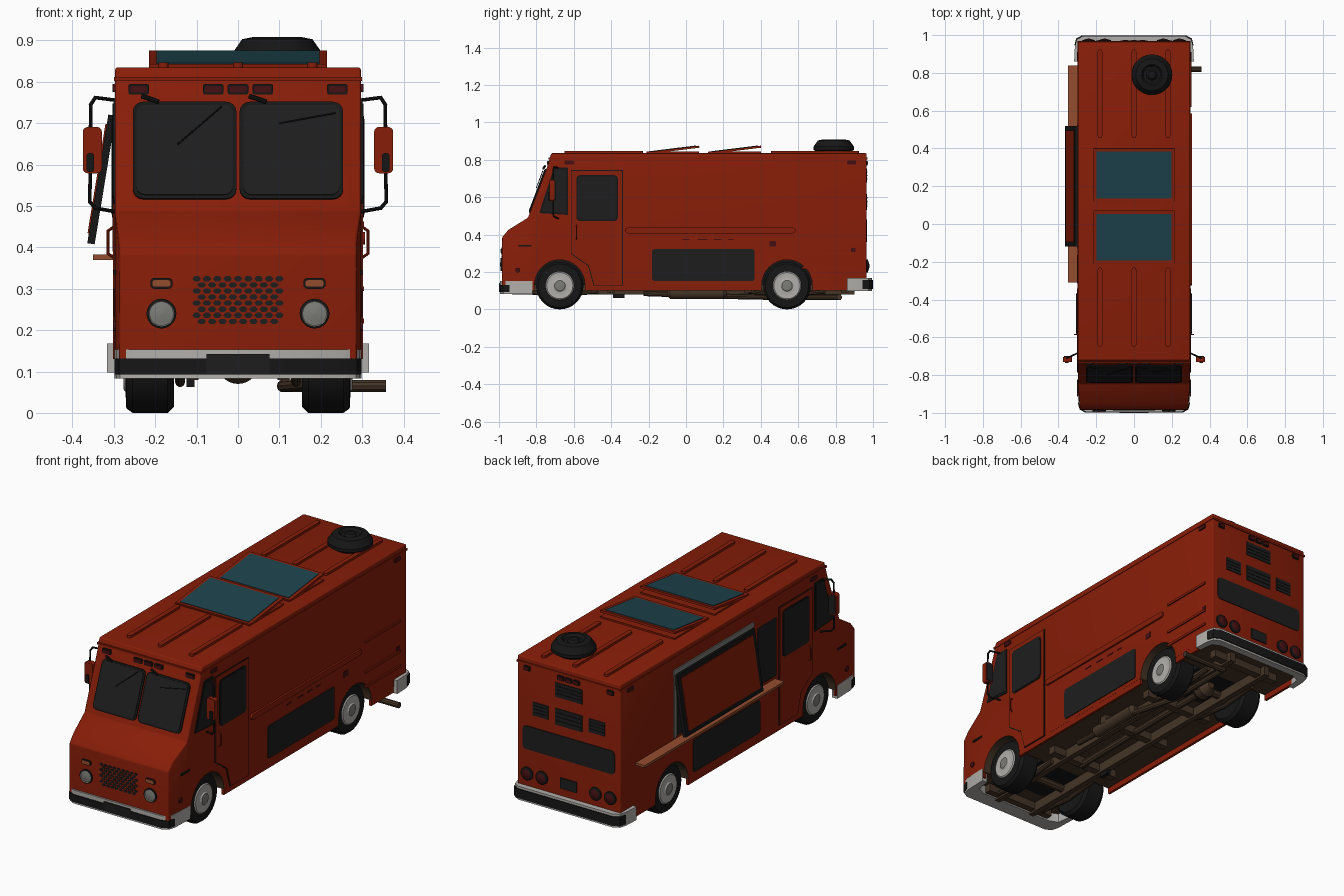
import bpy, bmesh, math
from mathutils import Vector

if "Cube" in bpy.data.objects:
    bpy.data.objects.remove(bpy.data.objects["Cube"])

COLORS = {
    "red_paint": (0.245, 0.0125, 0.0025), "dark_glass": (0.0125, 0.0125, 0.0125),
    "black_rubber": (0.008, 0.008, 0.008), "teal_glass": (0.012, 0.055, 0.073),
    "chrome": (0.44, 0.425, 0.4), "chassis_brown": (0.058, 0.034, 0.019),
    "lamp_grey": (0.2, 0.2, 0.185), "tan_wood": (0.3, 0.075, 0.028),
    "lamp_red": (0.06, 0.005, 0.006)}
MATS = {}
for n, c in COLORS.items():
    MATS[n] = bpy.data.materials.new(n)
    MATS[n].diffuse_color = (*c, 1)

X, Y, Z = Vector((1, 0, 0)), Vector((0, 1, 0)), Vector((0, 0, 1))
# drawing directions (u, v) for each side; outward is u cross v
FRONT, BACK, RIGHT, LEFT, TOP = (X, Z), (-X, Z), (Y, Z), (-Y, Z), (X, Y)
HX = 0.297  # half width of the body


def finish(name, bm, *mats):
    bmesh.ops.recalc_face_normals(bm, faces=bm.faces)
    me = bpy.data.meshes.new(name)
    bm.to_mesh(me)
    bm.free()
    for m in mats:
        me.materials.append(MATS[m])
    ob = bpy.data.objects.new(name, me)
    bpy.context.collection.objects.link(ob)


def rrect(cu, cv, w, h, r=0.0):
    """Rounded rectangle outline."""
    if r == 0:
        return [(cu + a * w / 2, cv + b * h / 2) for a, b in ((-1, -1), (1, -1), (1, 1), (-1, 1))]
    pts = []
    for k, (a, b) in enumerate(((1, 1), (-1, 1), (-1, -1), (1, -1))):
        for i in range(5):
            t = math.radians(90 * k + 22.5 * i)
            pts.append((cu + a * (w / 2 - r) + r * math.cos(t), cv + b * (h / 2 - r) + r * math.sin(t)))
    return pts


def plate(name, polys, mat, origin, side, depth=0.006):
    """Outlines drawn on a plane and extruded outward."""
    u, v = side
    u, v = u.normalized(), v.normalized()
    n = u.cross(v)
    bm = bmesh.new()
    for pts in polys:
        lo = [bm.verts.new(Vector(origin) + u * a + v * b - n * 0.002) for a, b in pts]
        hi = [bm.verts.new(p.co + n * (depth + 0.002)) for p in lo]
        bm.faces.new(lo)
        bm.faces.new(hi)
        for i in range(len(lo)):
            j = (i + 1) % len(lo)
            bm.faces.new((lo[i], lo[j], hi[j], hi[i]))
    finish(name, bm, mat)


def box(name, lo, hi, mat):
    plate(name, [rrect((lo[0] + hi[0]) / 2, (lo[1] + hi[1]) / 2, hi[0] - lo[0], hi[1] - lo[1])],
          mat, (0, 0, lo[2] + 0.002), TOP, hi[2] - lo[2] - 0.002)


def lathe(name, prof, origin, axis, mats, rule=lambda k: 0, seg=28):
    """Revolve (radius, height) points about an axis."""
    q = Vector(axis).to_track_quat('Z', 'Y')
    bm = bmesh.new()
    rings = []
    for r, h in prof:
        rings.append([bm.verts.new(Vector(origin) + q @ Vector((r * math.cos(t), r * math.sin(t), h)))
                      for t in (2 * math.pi * i / seg for i in range(seg))])
    for k in range(len(prof) - 1):
        for i in range(seg):
            j = (i + 1) % seg
            f = bm.faces.new((rings[k][i], rings[k][j], rings[k + 1][j], rings[k + 1][i]))
            f.material_index = rule(k)
    bm.faces.new(rings[0])
    bm.faces.new(rings[-1]).material_index = rule(len(prof) - 1)
    finish(name, bm, *mats)


def rods(name, pts, r, mat):
    """Chain of round rods through points."""
    for i, (p, q) in enumerate(zip(pts, pts[1:])):
        d = Vector(q) - Vector(p)
        lathe(f"{name}_{i}", [(r, -r / 2), (r, d.length + r / 2)], p, d, [mat], seg=10)


# body shell: side profile with wheel arches, extruded across, tapered nose
WHEELS = {"front": -0.675, "rear": 0.54}
def arch(wy):
    return [(wy + 0.135 * math.cos(math.pi * i / 16), 0.13 + 0.135 * math.sin(math.pi * i / 16)) for i in range(17)]
prof = [(-0.985, 0.13), (-0.983, 0.385), (-0.95, 0.425), (-0.845, 0.49), (-0.743, 0.76),
        (-0.72, 0.835), (0.965, 0.835), (0.965, 0.13)] + arch(WHEELS["rear"]) + arch(WHEELS["front"])
bm = bmesh.new()
a = [bm.verts.new((-HX, y, z)) for y, z in prof]
b = [bm.verts.new((HX, y, z)) for y, z in prof]
bm.faces.new(a)
bm.faces.new(b)
for i in range(len(prof)):
    j = (i + 1) % len(prof)
    f = bm.faces.new((a[i], a[j], b[j], b[i]))
    f.material_index = int(i >= 7)  # floor and arches
bmesh.ops.recalc_face_normals(bm, faces=bm.faces)
bmesh.ops.bisect_plane(bm, geom=bm.verts[:] + bm.edges[:] + bm.faces[:],
                       plane_co=(0, -0.85, 0), plane_no=(0, 1, 0))
for v in bm.verts:
    if v.co.y < -0.94:
        v.co.x *= 0.965
edges = [e for e in bm.edges if e.calc_face_angle(0) > math.radians(35)
         and not any(f.material_index for f in e.link_faces)]
bmesh.ops.bevel(bm, geom=edges, offset=0.018, segments=3, profile=0.5, affect='EDGES', clamp_overlap=True)
finish("body", bm, "red_paint", "chassis_brown")
for wn, wy in WHEELS.items():
    plate(f"{wn}_wheel_well", [arch(wy)], "black_rubber", (-0.145, 0, 0), RIGHT, 0.29)
# skirts below the floor
for s, n in ((-1, "left"), (1, "right")):
    for i, (y0, y1) in enumerate(((-0.87, -0.811), (-0.54, 0.404), (0.676, 0.96))):
        box(f"skirt_{n}_{i}", (s * 0.29 - 0.0065, y0, 0.10), (s * 0.29 + 0.0065, y1, 0.132), "red_paint")

# roof: gutter, ribs, skylights, fan
box("roof_gutter", (-0.300, -0.735, 0.802), (0.300, 0.97, 0.812), "red_paint")
plate("roof_ribs", [rrect(x, y, 0.024, l, 0.011) for x in (-0.18, 0, 0.18)
                    for y, l in ((-0.44, 0.42), (0.69, 0.47))], "red_paint", (0, 0, 0.835), TOP, 0.012)
for i, y in enumerate((-0.07, 0.26)):
    box(f"skylight_base_{i}", (-0.215, y - 0.14, 0.833), (0.215, y + 0.14, 0.843), "red_paint")
    tilt = (X, Vector((0, 0.26, 0.032)))
    plate(f"skylight_frame_{i}", [rrect(0, 0, 0.43, 0.285)], "red_paint", (0, y, 0.849), tilt, 0.009)
    plate(f"skylight_glass_{i}", [rrect(0, 0, 0.395, 0.25)], "teal_glass", (0, y, 0.858), tilt, 0.003)
lathe("roof_fan", [(0.08, 0), (0.108, 0.018), (0.108, 0.035), (0.085, 0.068), (0.055, 0.074), (0.045, 0.062),
                   (0.03, 0.062), (0.02, 0.072)], (0.095, 0.79, 0.835), Z, ["black_rubber"])

# windscreen, wipers
SLOPE = (X, Vector((0, 0.102, 0.27)))
for s, n in ((-1, "left"), (1, "right")):
    c = (0, -0.791, 0.633)
    plate(f"windscreen_seal_{n}", [rrect(s * 0.129, 0, 0.25, 0.25, 0.025)], "black_rubber", c, SLOPE, 0.006)
    plate(f"windscreen_{n}", [rrect(s * 0.129, 0, 0.232, 0.232, 0.02)], "dark_glass", c, SLOPE, 0.009)
rods("wiper_left", [(-0.23, -0.755, 0.765), (-0.195, -0.762, 0.753)], 0.006, "black_rubber")
rods("wiper_right", [(0.03, -0.755, 0.765), (0.065, -0.762, 0.753)], 0.006, "black_rubber")
rods("wiper_blade_left", [(-0.145, -0.80, 0.65), (-0.04, -0.766, 0.74)], 0.002, "black_rubber")
rods("wiper_blade_right", [(0.1, -0.78, 0.70), (0.235, -0.771, 0.725)], 0.002, "black_rubber")

# nose: grille, lamps
hexa = [(math.cos(math.pi * k / 3), math.sin(math.pi * k / 3)) for k in range(6)]
plate("grille_holes", [[(-0.1 + 0.025 * c + 0.0125 * (r % 2) + 0.0105 * p, 0.324 - 0.0147 * r + 0.0072 * q)
                        for p, q in hexa] for r in range(8) for c in range(9 - r % 2)],
      "dark_glass", (0, -0.984, 0), FRONT, 0.003)
for s, n in ((-1, "left"), (1, "right")):
    lathe(f"headlight_{n}", [(0.036, 0), (0.036, 0.008), (0.031, 0.01), (0.029, 0.007), (0.001, 0.012)],
          (s * 0.185, -0.983, 0.24), -Y, ["black_rubber", "chrome", "lamp_grey"], lambda k: (0, 0, 1, 2, 2)[k])
    plate(f"signal_rim_{n}", [rrect(s * 0.185, 0.313, 0.054, 0.026, 0.01)], "black_rubber", (0, -0.984, 0), FRONT, 0.005)
    plate(f"signal_{n}", [rrect(s * 0.185, 0.313, 0.046, 0.018, 0.007)], "tan_wood", (0, -0.984, 0), FRONT, 0.009)
for side, y, n in ((FRONT, -0.735, "front"), (BACK, 0.965, "rear")):
    xs = (-0.24, -0.06, 0, 0.06, 0.24) if n == "front" else (-0.24, -0.045, 0, 0.045, 0.24)
    w = 0.044 if n == "front" else 0.032
    plate(f"marker_rims_{n}", [rrect(x, 0.782, w + 0.006, 0.025, 0.005) for x in xs], "black_rubber", (0, y, 0), side, 0.006)
    plate(f"marker_lamps_{n}", [rrect(x, 0.782, w - 0.004, 0.016, 0.004) for x in xs], "lamp_red", (0, y, 0), side, 0.009)

# bumpers: wrap-around bar, dark strip, number plate
for s, n, z, hw, back, thick in ((-1, "front", 0.085, 0.299, 0.82, 0.08), (1, "rear", 0.10, 0.317, 0.86, 0.04)):
    half = [(hw, back), (hw - 0.004, 0.94), (hw - 0.014, 0.977), (hw - 0.045, 0.994)]
    inner = [(hw - 0.085, 0.995 - thick), (hw - 0.04, 0.975 - thick), (hw - 0.03, back)]
    path = half + [(-x, y) for x, y in reversed(half)] + [(-x, y) for x, y in reversed(inner)] + inner
    plate(f"{n}_bumper", [[(x, s * y) for x, y in path]], "chrome", (0, 0, z), TOP, 0.068)
    strip = [(x + 0.003, y + 0.005) for x, y in half[1:]]
    strip += [(-x, y) for x, y in reversed(strip)] + [(-hw + 0.055, 0.97), (hw - 0.055, 0.97)]
    plate(f"{n}_bumper_strip", [[(x, s * y) for x, y in strip]], "black_rubber", (0, 0, z + 0.01), TOP,
          0.036 if s < 0 else 0.046)
plate("front_number_plate", [rrect(0, 0.118, 0.152, 0.048)], "dark_glass", (0, -0.996, 0), FRONT, 0.004)
plate("rear_number_plate", [rrect(0, 0.235, 0.095, 0.055)], "dark_glass", (0, 0.965, 0), BACK)

# back wall: vents with slats, band, tail lamps
vents = [(0, 0.715, 0.155, 0.075), (0, 0.575, 0.155, 0.085), (-0.162, 0.58, 0.09, 0.07), (0.162, 0.58, 0.09, 0.07)]
plate("rear_vents", [rrect(*v) for v in vents], "dark_glass", (0, 0.965, 0), BACK, 0.004)
plate("rear_vent_slats", [rrect(c, z + h * k / 4, w - 0.012, 0.005) for c, z, w, h in vents for k in (-1, 0, 1)],
      "black_rubber", (0, 0.965, 0), BACK, 0.006)
plate("rear_band", [rrect(0, 0.42, 0.53, 0.122, 0.02)], "dark_glass", (0, 0.965, 0), BACK, 0.004)
for i, x in enumerate((-0.24, -0.155, 0.155, 0.24)):
    lathe(f"tail_lamp_{i}", [(0.034, 0), (0.034, 0.008), (0.024, 0.012), (0.001, 0.018)],
          (x, 0.964, 0.232), Y, ["black_rubber", "lamp_red"], lambda k: int(k > 1))

# both sides: door, windows, lower panel, mirrors, wheels
for s, side, n in ((1, RIGHT, "right"), (-1, LEFT, "left")):
    o = (s * HX, 0, 0)
    door = [(-0.612, 0.30), (-0.52, 0.235), (-0.49, 0.13), (-0.342, 0.13), (-0.342, 0.74), (-0.612, 0.74)]
    gap = [(y + (0.004 if y > -0.4 else -0.004), z + (0.004 if z > 0.5 else -0.003)) for y, z in door]
    for nm, pts, m, d in (
            ("door_gap", gap, "black_rubber", 0.002), ("door", door, "red_paint", 0.005),
            ("door_window_seal", rrect(-0.475, 0.595, 0.222, 0.245, 0.02), "black_rubber", 0.007),
            ("door_window", rrect(-0.475, 0.595, 0.208, 0.231, 0.015), "dark_glass", 0.009),
            ("cab_window", [(-0.785, 0.515), (-0.632, 0.505), (-0.632, 0.758), (-0.705, 0.758)], "black_rubber", 0.004),
            ("cab_window_glass", [(-0.77, 0.525), (-0.642, 0.517), (-0.642, 0.748), (-0.7, 0.748)], "dark_glass", 0.006),
            ("lower_panel", rrect(0.092, 0.237, 0.55, 0.17, 0.015), "dark_glass", 0.004),
            ("side_marker", rrect(0.885, 0.785, 0.05, 0.02, 0.005), "lamp_red", 0.006),
            ("front_side_lamp", rrect(-0.625, 0.785, 0.05, 0.02, 0.005), "lamp_red", 0.006),
            ("nose_latch", rrect(-0.86, 0.34, 0.07, 0.01), "black_rubber", 0.004),
            ("nose_lamp", rrect(-0.9, 0.21, 0.025, 0.025, 0.01), "lamp_red", 0.005)):
        plate(f"{nm}_{n}", [[(y * s, z) for y, z in pts]], m, o, side, d)
    rods(f"door_handle_{n}", [(s * 0.3, -0.585, 0.45), (s * 0.314, -0.585, 0.44), (s * 0.314, -0.585, 0.385),
                              (s * 0.3, -0.585, 0.375)], 0.0035, "red_paint")
    rods(f"mirror_arm_{n}", [(s * x, y, z) for x, y, z in (
        (0.29, -0.68, 0.755), (0.345, -0.705, 0.762), (0.356, -0.71, 0.745), (0.358, -0.71, 0.51),
        (0.345, -0.705, 0.495), (0.29, -0.68, 0.485))], 0.0045, "black_rubber")
    plate(f"mirror_{n}", [rrect(s * 0.352, 0.635, 0.046, 0.112, 0.012)], "red_paint", (0, -0.705, 0), FRONT, 0.025)
    plate(f"mirror_glass_{n}", [rrect(-s * 0.352, 0.635, 0.038, 0.1, 0.01)], "dark_glass", (0, -0.703, 0), BACK, 0.004)
    plate(f"mirror_clamp_{n}", [rrect(s * 0.357, 0.605, 0.018, 0.045, 0.006)], "black_rubber", (0, -0.73, 0), FRONT, 0.006)
    for wn, wy in WHEELS.items():
        lathe(f"{wn}_wheel_{n}", [(0.06, 0), (0.112, 0), (0.127, 0.015), (0.127, 0.1), (0.116, 0.115), (0.076, 0.117),
                                  (0.07, 0.122), (0.056, 0.12), (0.034, 0.123), (0.028, 0.128), (0.002, 0.13)],
              (s * 0.155, wy, 0.127), X * s, ["black_rubber", "chrome", "lamp_grey"],
              lambda k: 0 if k < 5 else (2 if k > 8 else 1), 32)

# right side mouldings and scuffs
plate("side_rail", [rrect(0.13, 0.422, 0.91, 0.03, 0.014)], "red_paint", (HX, 0, 0), RIGHT, 0.01)
plate("rear_trims", [rrect(0.765, z, 0.29, 0.012) for z in (0.457, 0.30, 0.222)], "red_paint", (HX, 0, 0), RIGHT, 0.007)
plate("side_scuffs", [rrect(y, z, w, h) for y, z, w, h in (
    (0.0, 0.373, 0.04, 0.006), (0.09, 0.373, 0.05, 0.006), (0.17, 0.373, 0.04, 0.006), (0.24, 0.373, 0.03, 0.006),
    (0.465, 0.35, 0.035, 0.03), (0.895, 0.315, 0.025, 0.025))], "lamp_red", (HX, 0, 0), RIGHT, 0.002)

# left side serving hatch, raised awning, shelf, menu board
plate("serving_opening", [rrect(-0.2, 0.56, 0.65, 0.33)], "dark_glass", (-HX, 0, 0), LEFT, 0.003)
plate("serving_lintel", [rrect(-0.2, 0.735, 0.66, 0.024), rrect(-0.52, 0.56, 0.015, 0.34)], "lamp_grey", (-HX, 0, 0), LEFT, 0.006)
plate("menu_board", [rrect(0.24, 0.55, 0.15, 0.3)], "dark_glass", (-HX, 0, 0), LEFT, 0.006)
LEAN = (-Y, Vector((0.05, 0, 0.305)))
plate("awning_frame", [rrect(-0.2, 0, 0.64, 0.315)], "black_rubber", (-0.323, 0, 0.563), LEAN, 0.016)
plate("awning_panel", [rrect(-0.2, 0, 0.59, 0.268)], "red_paint", (-0.339, 0, 0.566), LEAN, 0.003)
box("shelf", (-0.35, -0.31, 0.37), (-0.29, 0.84, 0.383), "tan_wood")

# underside: rails, cross members, axles, tank, exhaust
for s, n in ((-1, "left"), (1, "right")):
    box(f"frame_rail_{n}", (s * 0.11 - 0.015, -0.93, 0.08), (s * 0.11 + 0.015, 0.9, 0.13), "chassis_brown")
    for wn, wy in WHEELS.items():
        rods(f"{wn}_spring_{n}", [(s * 0.14, wy - 0.2, 0.095), (s * 0.14, wy, 0.075), (s * 0.14, wy + 0.2, 0.095)],
             0.012, "chassis_brown")
for i, y in enumerate((-0.9, -0.4, 0.0, 0.33, 0.85)):
    box(f"cross_member_{i}", (-0.2, y - 0.02, 0.09), (0.2, y + 0.02, 0.13), "chassis_brown")
for wn, wy in WHEELS.items():
    rods(f"{wn}_axle", [(-0.2, wy, 0.12), (0.2, wy, 0.12)], 0.022, "chassis_brown")
lathe("differential", [(0.02, -0.06), (0.05, -0.02), (0.05, 0.02), (0.02, 0.06)], (0, 0.54, 0.12), Y, ["chassis_brown"])
rods("drive_shaft", [(0, -0.4, 0.1), (0, 0.52, 0.11)], 0.018, "chassis_brown")
lathe("muffler", [(0.015, 0), (0.03, 0.015), (0.03, 0.3), (0.015, 0.32)], (0.17, -0.1, 0.085), Y, ["chassis_brown"], seg=16)
rods("exhaust", [(0.17, -0.22, 0.085), (0.17, 0.2, 0.07), (0.11, 0.45, 0.065), (0.11, 0.82, 0.065), (0.35, 0.82, 0.065)],
     0.015, "chassis_brown")
box("step", (-0.125, -0.39, 0.062), (-0.105, -0.33, 0.13), "black_rubber")

# keep edges crisp on smooth parts
bpy.ops.object.select_all(action='SELECT')
bpy.context.view_layer.objects.active = bpy.data.objects["body"]
bpy.ops.object.shade_smooth_by_angle(angle=math.radians(32))

for m in bpy.data.materials:
    if m.users and not m.is_grease_pencil:
        m.use_nodes = True
        m.node_tree.nodes["Principled BSDF"].inputs["Base Color"].default_value = m.diffuse_color
